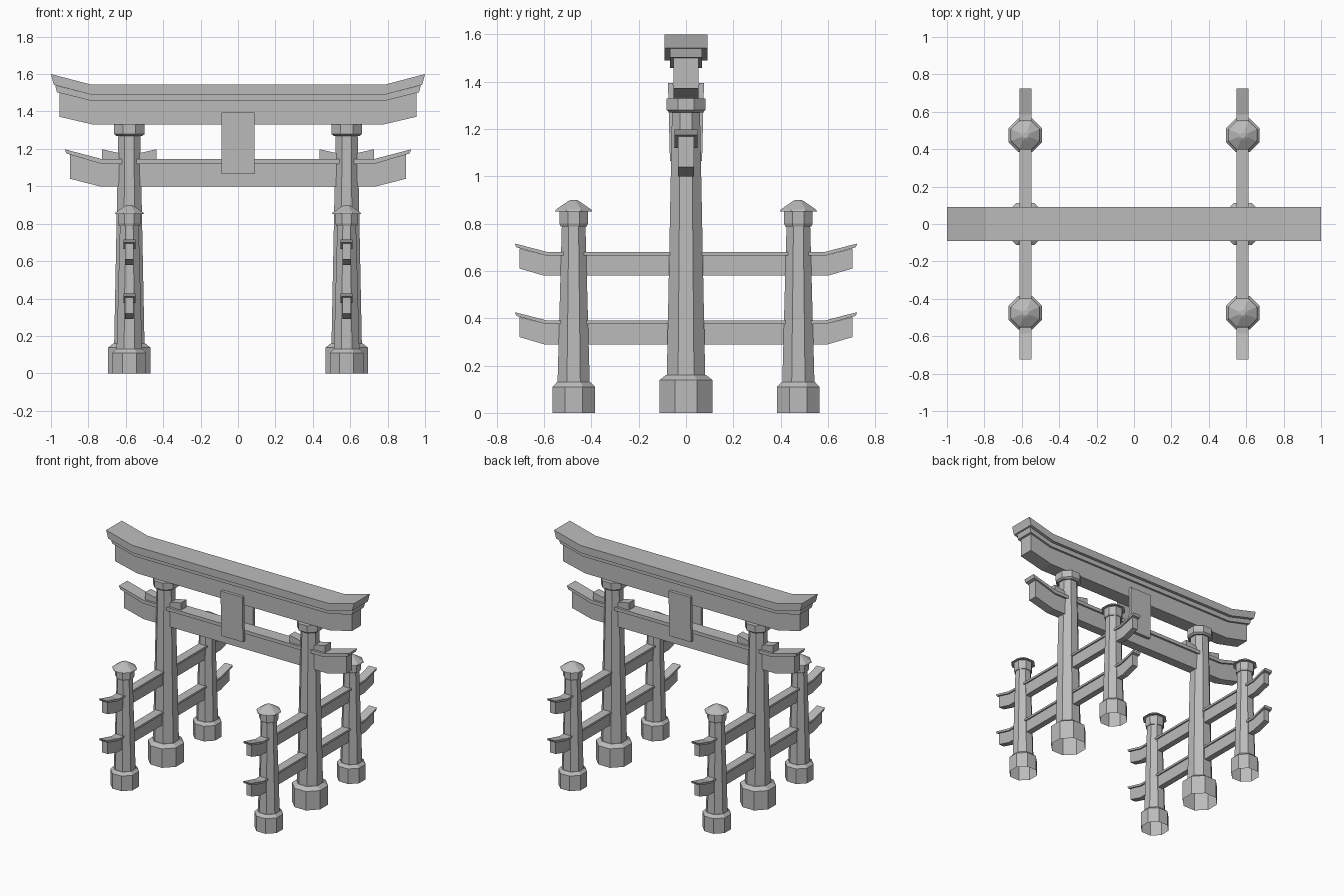
import bpy, bmesh, math
from mathutils import Matrix, Vector

cube = bpy.data.objects.get("Cube")
if cube:
    bpy.data.objects.remove(cube, do_unlink=True)

GREY = (0.5, 0.5, 0.5, 1)
stone = bpy.data.materials.new("plain grey")
stone.use_nodes = True
stone.diffuse_color = GREY
stone.node_tree.nodes["Principled BSDF"].inputs["Base Color"].default_value = GREY


def finish(name, bm, location=(0, 0, 0)):
    bmesh.ops.recalc_face_normals(bm, faces=bm.faces)
    mesh = bpy.data.meshes.new(name)
    bm.to_mesh(mesh)
    bm.free()
    mesh.materials.append(stone)
    obj = bpy.data.objects.new(name, mesh)
    obj.location = location
    bpy.context.collection.objects.link(obj)
    return obj


def octagon_column(name, profile, x, y, open_bottom=False):
    """Stack of octagon rings; profile lists (half width across flats, height)."""
    bm = bmesh.new()
    rings = []
    for half, z in profile:
        r = half / math.cos(math.pi / 8)
        angles = [(i + 0.5) * math.pi / 4 for i in range(8)]
        rings.append([bm.verts.new((r * math.cos(a), r * math.sin(a), z)) for a in angles])
    for low, high in zip(rings, rings[1:]):
        for i in range(8):
            j = (i + 1) % 8
            bm.faces.new((low[i], low[j], high[j], high[i]))
    bm.faces.new(rings[-1])
    if not open_bottom:
        bm.faces.new(rings[0][::-1])
    return finish(name, bm, (x, y, 0))


def upturned_beam(name, half_depth, kink_low, kink_high, tip_low, tip_high,
                  location=(0, 0, 0), sideways=False):
    """Straight bar whose two ends bend upward; points are (distance, height)."""
    bm = bmesh.new()
    stations = [(-1, tip_low, tip_high), (-1, kink_low, kink_high),
                (1, kink_low, kink_high), (1, tip_low, tip_high)]
    rings = []
    for side, low, high in stations:
        corners = [(low, -1), (low, 1), (high, 1), (high, -1)]
        rings.append([bm.verts.new((side * u, d * half_depth, z)) for (u, z), d in corners])
    for a, b in zip(rings, rings[1:]):
        for i in range(4):
            j = (i + 1) % 4
            bm.faces.new((a[i], a[j], b[j], b[i]))
    bm.faces.new(rings[0])
    bm.faces.new(rings[-1])
    if sideways:
        bm.transform(Matrix.Rotation(math.pi / 2, 4, 'Z'))
    return finish(name, bm, location)


# Top lintel in three layers
upturned_beam("lintel_roof", 0.09, (0.785, 1.49), (0.79, 1.545), (0.985, 1.543), (1.0, 1.6))
upturned_beam("lintel_moulding", 0.068, (0.785, 1.457), (0.785, 1.49), (0.968, 1.503), (0.977, 1.54))
upturned_beam("lintel_beam", 0.053, (0.775, 1.33), (0.785, 1.457), (0.955, 1.372), (0.955, 1.503))

# Lower tie beam with its cap
upturned_beam("tie_beam", 0.034, (0.74, 1.0), (0.73, 1.12), (0.897, 1.04), (0.897, 1.17))
upturned_beam("tie_beam_cap", 0.048, (0.73, 1.12), (0.725, 1.145), (0.917, 1.175), (0.927, 1.198))

# Leaning tablets, front and back
for side, label in ((-1, "front"), (1, "back")):
    bm = bmesh.new()
    bmesh.ops.create_cube(bm, size=1)
    bm.transform(Matrix.Diagonal((0.175, 0.022, 0.33, 1)))
    for v in bm.verts:
        v.co.y += side * (0.061 + 0.025 * v.co.z)
    finish(label + "_tablet", bm, (0, 0, 1.23))

PILLAR = [(0.113, 0), (0.113, 0.138), (0.085, 0.16), (0.081, 0.16), (0.059, 1.275)]
CAPITAL = [(0.07, 1.27), (0.082, 1.28), (0.082, 1.33)]
POST = [(0.09, 0), (0.09, 0.11), (0.071, 0.13), (0.068, 0.13), (0.05, 0.79)]
POST_HEAD = [(0.055, 0.787), (0.06, 0.8), (0.06, 0.855)]
POST_CAP = [(0.078, 0.852), (0.074, 0.86), (0.028, 0.892), (0.014, 0.9)]

for sx, label in ((-1, "right"), (1, "left")):
    x = sx * 0.581
    # Main pillar and capital
    octagon_column(label + "_pillar", PILLAR, x, 0, open_bottom=True)
    octagon_column(label + "_capital", CAPITAL, x, 0)

    # Wedges on the tie beam, either side of the pillar
    for s, place in ((-1, "right"), (1, "left")):
        bm = bmesh.new()
        bmesh.ops.create_cube(bm, size=1)
        for v in bm.verts:
            outer = v.co.x * s > 0
            top = (1.198 if outer else 1.172)
            v.co = Vector((s * (0.145 if outer else 0.03), v.co.y * 0.064,
                           top if v.co.z > 0 else 1.14))
        finish(label + "_pillar_" + place + "_wedge", bm, (x, 0, 0))

    # Support posts in front and behind
    for sy, end in ((-1, "front"), (1, "back")):
        name = label + "_" + end + "_post"
        y = sy * 0.475
        octagon_column(name, POST, x, y, open_bottom=True)
        octagon_column(name + "_head", POST_HEAD, x, y)
        octagon_column(name + "_cap", POST_CAP, x, y)

    # Side rails through the posts and the pillar
    for level, height in (("lower", 0.29), ("upper", 0.58)):
        name = label + "_" + level + "_rail"
        upturned_beam(name, 0.022, (0.6, 0), (0.59, 0.085), (0.703, 0.03), (0.703, 0.115),
                      (x, 0, height), sideways=True)
        upturned_beam(name + "_cap", 0.032, (0.59, 0.085), (0.585, 0.1), (0.717, 0.12), (0.724, 0.136),
                      (x, 0, height), sideways=True)
